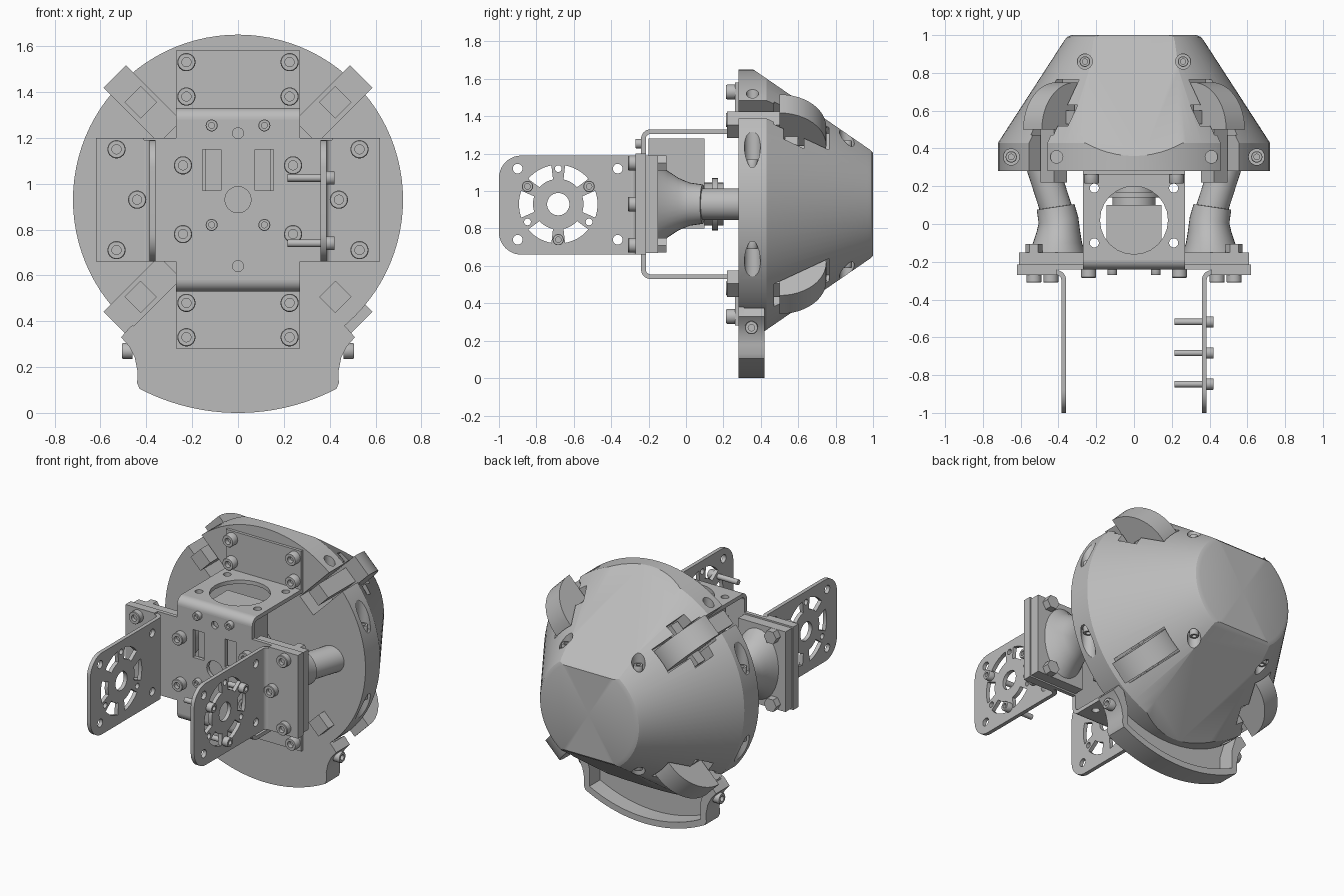
import bpy, bmesh
from math import sin, cos, pi, radians, sqrt
from mathutils import Matrix, Vector

cube = bpy.data.objects.get("Cube")
if cube:
    bpy.data.objects.remove(cube)

grey = bpy.data.materials.new("machine grey")
grey.use_nodes = True
grey.diffuse_color = (0.5, 0.5, 0.5, 1)
grey.node_tree.nodes["Principled BSDF"].inputs["Base Color"].default_value = (0.5, 0.5, 0.5, 1)
CZ = 0.93  # height of the main axis


def frame(a, b, c, loc=(0, 0, 0)):
    """Matrix from three axis directions and an origin."""
    m = Matrix((a, b, c)).transposed().to_4x4()
    m.translation = loc
    return m


def add(name, mesh):
    ob = bpy.data.objects.new(name, mesh)
    bpy.context.collection.objects.link(ob)
    if not mesh.materials:
        mesh.materials.append(grey)
    return ob


def smooth(ob, angle=35):
    bpy.ops.object.select_all(action='DESELECT')
    ob.select_set(True)
    bpy.context.view_layer.objects.active = ob
    bpy.ops.object.shade_smooth_by_angle(angle=radians(angle))


def plate(name, outlines, lo, hi, m):
    """Flat plate with holes: 2D outlines extruded from lo to hi along the third axis of m."""
    cu = bpy.data.curves.new(name, 'CURVE')
    cu.dimensions, cu.fill_mode, cu.extrude = '2D', 'BOTH', (hi - lo) / 2
    for pts in outlines:
        sp = cu.splines.new('POLY')
        sp.points.add(len(pts) - 1)
        for p, q in zip(sp.points, pts):
            p.co = (q[0], q[1], 0, 1)
        sp.use_cyclic_u = True
    tmp = bpy.data.objects.new(name, cu)
    bpy.context.collection.objects.link(tmp)
    dg = bpy.context.evaluated_depsgraph_get()
    mesh = bpy.data.meshes.new_from_object(tmp.evaluated_get(dg))
    bpy.data.objects.remove(tmp)
    bm = bmesh.new()
    bm.from_mesh(mesh)
    bmesh.ops.remove_doubles(bm, verts=bm.verts, dist=1e-5)
    bm.transform(m @ Matrix.Translation((0, 0, (lo + hi) / 2)))
    bmesh.ops.recalc_face_normals(bm, faces=bm.faces)
    bm.to_mesh(mesh)
    bm.free()
    ob = add(name, mesh)
    smooth(ob)
    return ob


def lathe_mesh(name, profile, seg=32, m=Matrix()):
    """Closed solid of revolution about local z from (radius, height) points."""
    bm = bmesh.new()
    vs = [bm.verts.new((r, 0, z)) for r, z in profile]
    es = [bm.edges.new(p) for p in zip(vs, vs[1:])]
    bmesh.ops.spin(bm, geom=vs + es, axis=(0, 0, 1), cent=(0, 0, 0), angle=2 * pi, steps=seg)
    bmesh.ops.remove_doubles(bm, verts=bm.verts, dist=1e-5)
    bmesh.ops.recalc_face_normals(bm, faces=bm.faces)
    bm.transform(m)
    me = bpy.data.meshes.new(name)
    bm.to_mesh(me)
    bm.free()
    return me


def rod(r, h0, h1):
    return [(0, h0), (r, h0), (r, h1), (0, h1)]


def aim(axis, loc):
    return Matrix.Translation(loc) @ Vector(axis).to_track_quat('Z', 'Y').to_matrix().to_4x4()


def lathe(name, profile, loc, axis, seg=32):
    ob = add(name, lathe_mesh(name, profile, seg, aim(axis, loc)))
    smooth(ob)
    return ob


def arc(x, y, r, a0, a1, n=10):
    return [(x + r * cos(radians(a0 + (a1 - a0) * i / n)),
             y + r * sin(radians(a0 + (a1 - a0) * i / n))) for i in range(n + 1)]


def circle(x, y, r):
    return arc(x, y, r, 0, 345, 23)


def rect(x0, x1, y0, y1):
    return [(x0, y0), (x1, y0), (x1, y1), (x0, y1)]


FRONT = frame((1, 0, 0), (0, 0, 1), (0, 1, 0))   # x, z, depth y
SIDE = frame((0, 1, 0), (0, 0, 1), (1, 0, 0))    # y, z, depth x
TOP = Matrix()
diagonals = [(sx, sz) for sx in (-1, 1) for sz in (-1, 1)]


def diag(sx, sz):
    """Frame of a wheel bay: y, radial, tangential."""
    u = Vector((sx, 0, sz)) / sqrt(2)
    return frame((0, 1, 0), u, Vector((0, 1, 0)).cross(u), (0, 0, CZ))


# Main shell: ring and cone, flattened above and below
shell_me = lathe_mesh("shell", [(0, 0.28), (0.72, 0.28), (0.72, 0.43), (0.37, 0.97),
                                (0.355, 0.99), (0.33, 1.0), (0, 1.0)], 96,
                      frame((1, 0, 0), (0, 0, -1), (0, 1, 0), (0, 0, CZ)))
bm = bmesh.new()
bm.from_mesh(shell_me)
for s in (-1, 1):
    for co, no in (((0, 0.36, CZ + s * 0.72), (0, 0.44, s * 0.64)),
                   ((0, 0.985, CZ + s * 0.29), (0, 1, s))):
        bmesh.ops.bisect_plane(bm, geom=bm.verts[:] + bm.edges[:] + bm.faces[:], dist=1e-6,
                               plane_co=co, plane_no=no, clear_outer=True)
        bmesh.ops.holes_fill(bm, edges=[e for e in bm.edges if e.is_boundary])
bmesh.ops.recalc_face_normals(bm, faces=bm.faces)
bm.to_mesh(shell_me)
bm.free()
shell = add("shell", shell_me)

# Wheel bays, axle pockets and bolt bores cut from the shell
cutters = []
for sx, sz in diagonals:
    m = diag(sx, sz)
    cutters += [plate("bay_cutter", [rect(0.2, 0.5, 0.42, 0.95)], -0.068, 0.068, m),
                plate("wheel_cutter", [rect(0.47, 0.765, 0.45, 0.96)], -0.085, 0.085, m),
                plate("axle_cutter", [rect(0.52, 0.63, 0.53, 0.97)], -0.15, 0.15, m)]
    for x, y, r, h in ((0.65, 0.355, 0.043, 0.2), (0.41, 0.355, 0.033, 0.54), (0.26, 0.86, 0.04, 0.3)):
        cutters.append(lathe("bore_cutter", rod(r, h, 0.85), (sx * x, y, CZ), (0, 0, sz), 24))
for c in cutters:
    mod = shell.modifiers.new("cut", 'BOOLEAN')
    mod.operation, mod.solver, mod.object = 'DIFFERENCE', 'EXACT', c
mesh = bpy.data.meshes.new_from_object(shell.evaluated_get(bpy.context.evaluated_depsgraph_get()))
shell.modifiers.clear()
shell.data = mesh
for c in cutters:
    bpy.data.objects.remove(c)
smooth(shell, 25)

# Wheels with their axles and holders
for sx, sz in diagonals:
    m = diag(sx, sz)
    plate("wheel", [arc(0.5, 0.51, 0.25, -90, 90, 24)], -0.07, 0.07, m)
    plate("axle", [rect(0.53, 0.6, 0.53, 0.58)], -0.14, 0.14, m)
    plate("wheel_holder", [rect(0.22, 0.5, 0.55, 0.65)], -0.05, 0.05, m)

# Socket screws share one mesh per size
screws = {}


def screw(name, loc, axis, r=0.04, h=0.04):
    if (r, h) not in screws:
        screws[r, h] = lathe_mesh("screw", [(0, h * 0.4), (r * 0.5, h * 0.4), (r * 0.5, h),
                                            (r * 0.92, h), (r, h * 0.9), (r, 0), (0, 0)], 18)
    ob = add(name, screws[r, h])
    ob.matrix_world = aim(axis, loc)
    smooth(ob)


for sx, sz in diagonals:
    screw("bore_screw", (sx * 0.26, 0.86, CZ + sz * 0.3), (0, 0, sz), 0.028, 0.04)
    screw("rim_screw", (sx * 0.65, 0.355, CZ + sz * 0.2), (0, 0, sz), 0.03, 0.04)
    for dz in (0.45, 0.6):
        screw("tab_screw", (sx * 0.225, 0.265, CZ + sz * dz), (0, -1, 0), 0.04, 0.05)
    screw("plate_screw", (sx * 0.24, -0.24, CZ + sz * 0.15), (0, -1, 0), 0.04, 0.045)
    screw("small_screw", (sx * 0.115, -0.24, 1.037 + sz * 0.217), (0, -1, 0), 0.026, 0.03)
    screw("flange_screw", (sx * 0.53, -0.27, CZ + sz * 0.22), (0, -1, 0))
    lathe("nut", rod(0.045, 0, 0.045), (sx * 0.53, -0.15, CZ + sz * 0.22), (0, 1, 0), 6)

# Lower bumper: thin sector, outer lip and solid end blocks
rim = arc(0, CZ, 0.93, -90, -62.5, 12)
bay = [(0.44, 0.13), (0.438, 0.18), (0.45, 0.24), (0.475, 0.29), (0.51, 0.33)]
half = rim + bay + [(0.47, 0.375)]
inner = arc(0, CZ, 0.715, -50, -130, 24)
mirror = [(-x, z) for x, z in reversed(half[1:])]
plate("bumper_web", [half + inner + mirror], 0.28, 0.31, FRONT)
lip = arc(0, CZ, 0.93, -117.5, -62.5, 24) + arc(0, CZ, 0.89, -63, -117, 24)
plate("bumper_lip", [lip], 0.28, 0.42, FRONT)
for s in (-1, 1):
    end = [rim[-1]] + bay + [(0.47, 0.375), (0.43, 0.35), (0.4, 0.25), (0.4, 0.12)]
    plate("bumper_end", [[(s * x, z) for x, z in end]], 0.28, 0.42, FRONT)
    screw("bumper_screw", (s * 0.46, 0.35, 0.27), (s, 0, 0), 0.035, 0.045)

# Front cross plate with windows
cross = [(-0.27, 0.58), (0.27, 0.58), (0.27, 0.66), (0.62, 0.66), (0.62, 1.2), (0.27, 1.2),
         (0.27, 1.28), (-0.27, 1.28), (-0.27, 1.2), (-0.62, 1.2), (-0.62, 0.66), (-0.27, 0.66)]
holes = [rect(s * 0.115 - 0.04, s * 0.115 + 0.04, 0.97, 1.15) for s in (-1, 1)]
holes += [circle(0, CZ, 0.057), circle(0, 1.22, 0.024), circle(0, 0.64, 0.024)]
plate("cross_plate", [cross] + holes, -0.24, -0.215, FRONT)

# Upper and lower arms: bend, bored flange and tab on the shell
for s in (-1, 1):
    z0, z1 = sorted((CZ + s * 0.375, CZ + s * 0.4))
    flange = [rect(-0.27, 0.27, -0.19, 0.28), circle(0, 0.02, 0.18)]
    flange += [circle(sx * 0.21, y, 0.024) for sx in (-1, 1) for y in (-0.1, 0.19)]
    plate("arm_flange", flange, z0, z1, TOP)
    bend = arc(-0.19, CZ + s * 0.35, 0.05, 180, 180 - s * 90)
    bend += arc(-0.19, CZ + s * 0.35, 0.025, 180 - s * 90, 180)
    plate("arm_bend", [bend], -0.27, 0.27, SIDE)
    z0, z1 = sorted((CZ + s * 0.38, CZ + s * 0.65))
    plate("arm_tab", [rect(-0.27, 0.27, z0, z1)], 0.262, 0.282, FRONT)

# Side brackets with the slotted hub pattern
hub = (-0.683, CZ)
outline = arc(-0.88, 0.78, 0.12, 270, 180) + arc(-0.88, 1.07, 0.12, 180, 90)
outline += [(-0.295, 1.19), (-0.295, 0.66)]
holes = [circle(*hub, 0.06)] + [circle(y, z, 0.026) for y in (-0.9, -0.365) for z in (0.74, 1.12)]
for k in range(6):
    a = 60 * k
    holes.append(arc(*hub, 0.21, a - 20, a + 20) + arc(*hub, 0.135, a + 18, a - 18))
holes += [circle(hub[0] + 0.19 * cos(radians(a)), hub[1] + 0.19 * sin(radians(a)), 0.018)
          for a in (90, 210, 330)]
for s in (-1, 1):
    x0, x1 = sorted((s * 0.36, s * 0.385))
    plate("side_bracket", [outline] + holes, x0, x1, SIDE)
    bend = arc(0.41, -0.295, 0.05, 180, 90) + arc(0.41, -0.295, 0.025, 90, 180)
    plate("side_bend", [[(s * x, y) for x, y in bend]], 0.66, 1.19, TOP)
    x0, x1 = sorted((s * 0.41, s * 0.62))
    plate("side_flange", [rect(x0, x1, 0.66, 1.2)], -0.27, -0.24, FRONT)
    x0, x1 = sorted((s * 0.27, s * 0.61))
    plate("mount_plate", [rect(x0, x1, 0.67, 1.19)], -0.215, -0.15, FRONT)
    screw("flange_screw", (s * 0.44, -0.27, CZ), (0, -1, 0))

    # Flared leg running back to the shell
    bm = bmesh.new()
    rings = []
    for x, y, rx, rz in ((0.41, -0.15, 0.15, 0.23), (0.405, -0.1, 0.13, 0.18), (0.4, -0.04, 0.115, 0.14),
                         (0.4, 0.02, 0.105, 0.115), (0.415, 0.09, 0.1, 0.105), (0.416, 0.091, 0.085, 0.085),
                         (0.49, 0.32, 0.085, 0.085)):
        rings.append([bm.verts.new((s * (x + rx * cos(a)), y - 0.15 * rx * cos(a) * (y > 0), CZ + rz * sin(a)))
                      for a in [2 * pi * i / 32 for i in range(32)]])
    for a, b in zip(rings, rings[1:]):
        for i in range(32):
            bm.faces.new((a[i], a[i - 1], b[i - 1], b[i]))
    bm.faces.new(rings[0])
    bm.faces.new(rings[-1])
    bmesh.ops.recalc_face_normals(bm, faces=bm.faces)
    me = bpy.data.meshes.new("leg")
    bm.to_mesh(me)
    bm.free()
    smooth(add("leg", me), 40)

# Long hub screws on one bracket
for a in (30, 150, 270):
    loc = (0.385, hub[0] + 0.19 * cos(radians(a)), hub[1] + 0.19 * sin(radians(a)))
    screw("hub_screw", loc, (1, 0, 0), 0.03, 0.037)
    lathe("hub_screw_shaft", rod(0.017, 0, 0.17), loc, (-1, 0, 0), 16)

# Motor behind the cross plate
plate("motor_body", [rect(-0.145, 0.145, 0.8, 1.28)], -0.2, 0.1, FRONT)
lathe("motor_boss", [(0, 0), (0.115, 0), (0.115, 0.04), (0.14, 0.04), (0.14, 0.07), (0.115, 0.07),
                     (0.115, 0.1), (0, 0.1)], (0, 0.1, CZ), (0, 1, 0))
